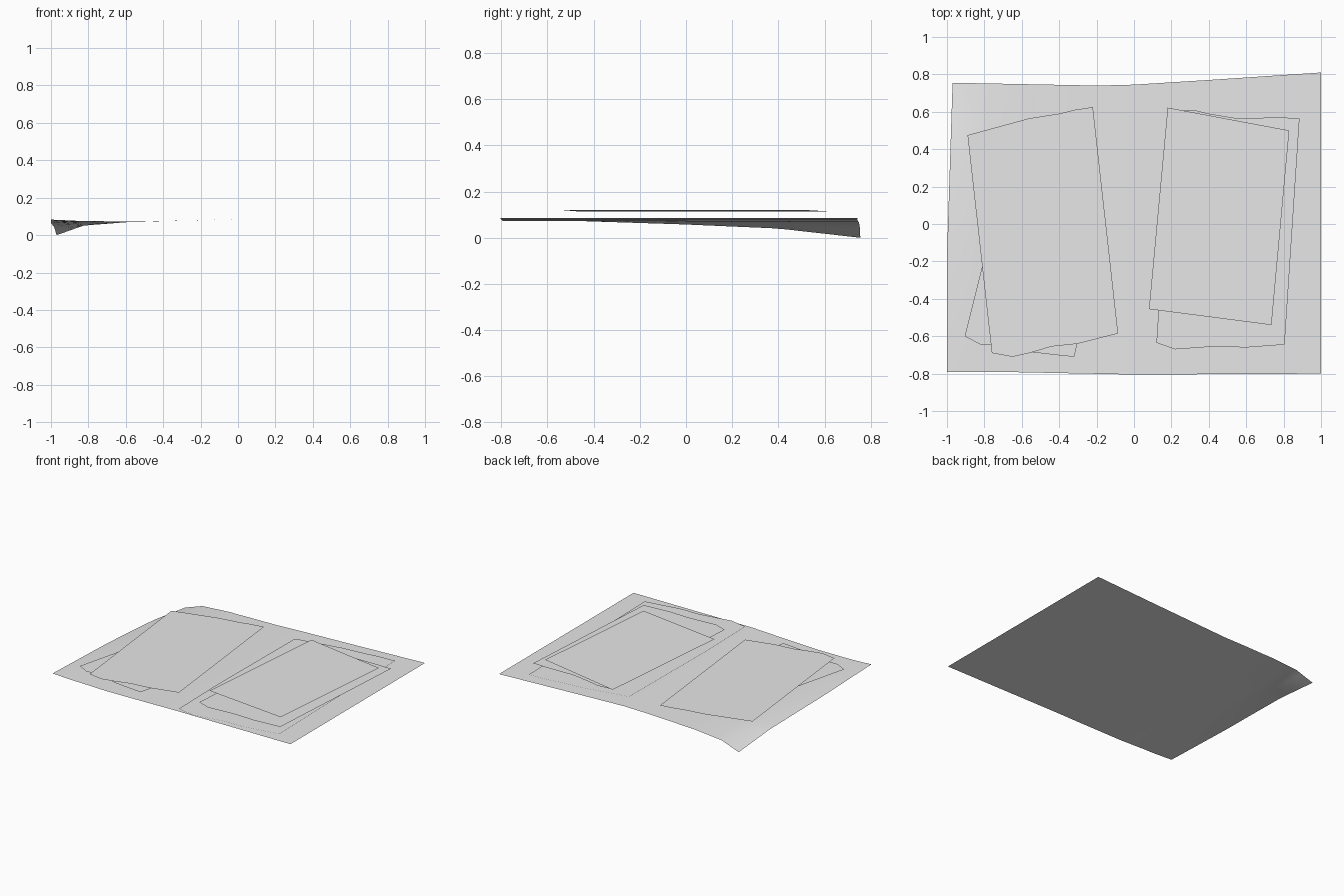
import bpy, bmesh

cube = bpy.data.objects.get("Cube")
if cube:
    bpy.data.objects.remove(cube)

paper = bpy.data.materials.new("pale_paper")
paper.use_nodes = True
colour = (0.8, 0.8, 0.8, 1)
paper.diffuse_color = colour
paper.node_tree.nodes["Principled BSDF"].inputs["Base Color"].default_value = colour


def finish(name, bm):
    mesh = bpy.data.meshes.new(name)
    bm.normal_update()
    bm.to_mesh(mesh)
    bm.free()
    mesh.materials.append(paper)
    obj = bpy.data.objects.new(name, mesh)
    bpy.context.collection.objects.link(obj)
    return obj


def lerp(points, t):
    """Piecewise linear value of a profile at t."""
    for (a, va), (b, vb) in zip(points, points[1:]):
        if t <= b:
            return va + (vb - va) * max(0, t - a) / (b - a)
    return points[-1][1]


# Backing sheet: a grid with slightly uneven edges and one curled corner
back = [(-1, 0.755), (-0.2, 0.74), (0, 0.745), (0.4, 0.77), (1, 0.81)]
front = [(-1, -0.79), (-0.75, -0.79), (0, -0.805), (1, -0.8)]
valley = [(-1, 0.083), (-0.85, 0.076), (-0.55, 0.072), (-0.2, 0.08), (0, 0.086), (1, 0.086)]
drop = [(0, 0), (0.5, 0.025), (0.77, 0.043), (1, 0.083)]
curl = [(-1, 1), (-0.85, 0.3), (-0.6, 0.03), (-0.4, 0), (1, 0)]

bm = bmesh.new()
n, m = 40, 24
rows = []
for j in range(m + 1):
    v = j / m
    row = []
    for i in range(n + 1):
        x = -1 + 2 * i / n
        y = lerp(front, x) * (1 - v) + lerp(back, x) * v
        z = max(0, lerp(valley, x) - lerp(drop, v) * lerp(curl, x))
        inset = 0.03 * max(0, v - 0.4) / 0.6 * max(0, -x)
        row.append(bm.verts.new((x + inset, y, z)))
    rows.append(row)
for lower, upper in zip(rows, rows[1:]):
    for i in range(n):
        bm.faces.new((lower[i], lower[i + 1], upper[i + 1], upper[i]))
for f in bm.faces:
    f.smooth = True
finish("backing_sheet", bm)


# Loose pages: outlines laid at a height, with an optional slope along x
def page(name, outline, z, slope=0):
    bm = bmesh.new()
    face = bm.faces.new([bm.verts.new((x, y, z + slope * x)) for x, y in outline])
    face.normal_update()
    if face.normal.z < 0:
        face.normal_flip()
    return finish(name, bm)


page("right_bottom_page", [(0.05, -0.78), (0.18, -0.805), (0.43, -0.765), (0.57, -0.765),
     (0.85, -0.72), (0.82, 0.71), (0.68, 0.705), (0.58, 0.69), (0.4, 0.675), (0.05, 0.61),
     (0.04, -0.3)], 0.092)
page("right_middle_page", [(0.12, -0.635), (0.22, -0.67), (0.43, -0.655), (0.6, -0.66),
     (0.805, -0.645), (0.885, 0.565), (0.78, 0.57), (0.55, 0.565), (0.4, 0.59),
     (0.32, 0.61), (0.2, 0.6)], 0.105)
page("right_top_page", [(0.08, -0.455), (0.735, -0.54), (0.83, 0.5), (0.18, 0.622)], 0.112, 0.011)
page("left_bottom_page", [(-0.905, -0.6), (-0.82, -0.645), (-0.7, -0.645), (-0.55, -0.685),
     (-0.42, -0.7), (-0.32, -0.71), (-0.16, -0.05), (-0.75, 0.02)], 0.092)
page("left_top_page", [(-0.76, -0.69), (-0.65, -0.71), (-0.56, -0.69), (-0.44, -0.655),
     (-0.3, -0.64), (-0.085, -0.585), (-0.22, 0.625), (-0.32, 0.61), (-0.4, 0.59),
     (-0.56, 0.565), (-0.89, 0.475)], 0.104)
